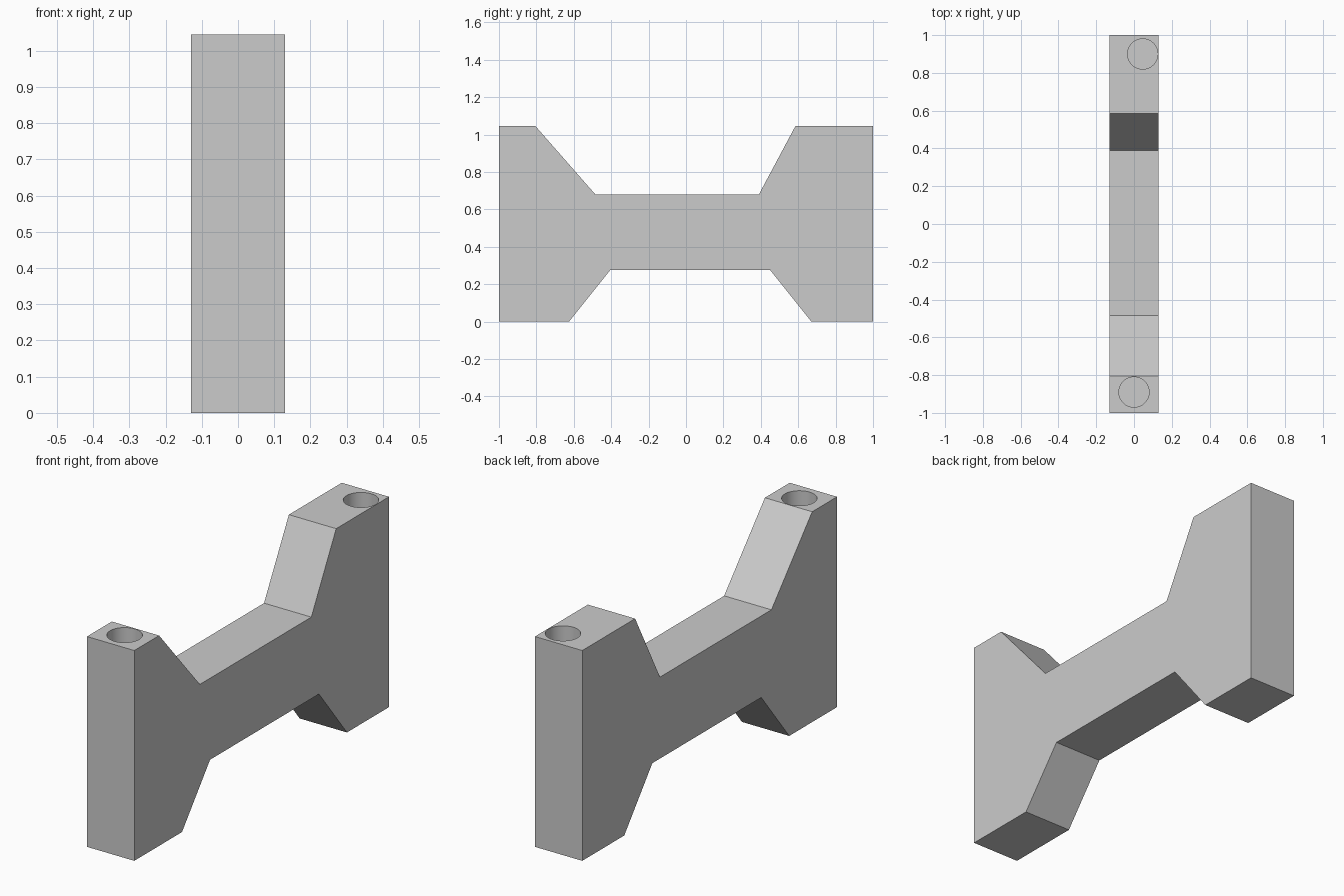
import bpy
import bmesh
import math

cube = bpy.data.objects.get("Cube")
if cube:
    bpy.data.objects.remove(cube, do_unlink=True)

HALF_WIDTH = 0.13
TOP = 1.045
HOLE_RADIUS = 0.08
HOLE_DEPTH = 0.3

grey = bpy.data.materials.new("plain_grey")
grey.use_nodes = True
grey.diffuse_color = (0.6, 0.6, 0.6, 1)
grey.node_tree.nodes["Principled BSDF"].inputs["Base Color"].default_value = (0.6, 0.6, 0.6, 1)

# Side outline (y, z) of the bracket, extruded across x
outline = [(-1, 0), (-0.625, 0), (-0.405, 0.275), (0.45, 0.275), (0.67, 0), (1, 0),
           (1, TOP), (0.585, TOP), (0.39, 0.68), (-0.485, 0.68), (-0.805, TOP), (-1, TOP)]
bm = bmesh.new()
side = bm.faces.new([bm.verts.new((-HALF_WIDTH, y, z)) for y, z in outline])
extruded = bmesh.ops.extrude_face_region(bm, geom=[side])["geom"]
bmesh.ops.translate(bm, vec=(2 * HALF_WIDTH, 0, 0),
                    verts=[v for v in extruded if isinstance(v, bmesh.types.BMVert)])
bmesh.ops.recalc_face_normals(bm, faces=bm.faces)
mesh = bpy.data.meshes.new("bracket_body")
bm.to_mesh(mesh)
bm.free()
body = bpy.data.objects.new("bracket_body", mesh)
bpy.context.collection.objects.link(body)
mesh.materials.append(grey)


def drill_socket(name, x, y):
    """Cut a round blind hole down into the top of a post."""
    bpy.ops.mesh.primitive_cylinder_add(vertices=64, radius=HOLE_RADIUS, depth=2 * HOLE_DEPTH,
                                        location=(x, y, TOP))
    cutter = bpy.context.object
    cutter.name = name
    cutter.hide_render = True
    cutter.data.materials.append(grey)
    cut = body.modifiers.new(name, 'BOOLEAN')
    cut.operation = 'DIFFERENCE'
    cut.solver = 'EXACT'
    cut.object = cutter
    bpy.ops.object.select_all(action='DESELECT')
    body.select_set(True)
    bpy.context.view_layer.objects.active = body
    bpy.ops.object.modifier_apply(modifier=cut.name)
    bpy.data.objects.remove(cutter, do_unlink=True)


# Sockets in the front post (centred) and the back post (offset to the left)
drill_socket("front_socket_cutter", 0, -0.89)
drill_socket("back_socket_cutter", 0.046, 0.9)

# Round socket walls, crisp outer edges
bpy.ops.object.shade_smooth_by_angle(angle=math.radians(30))
